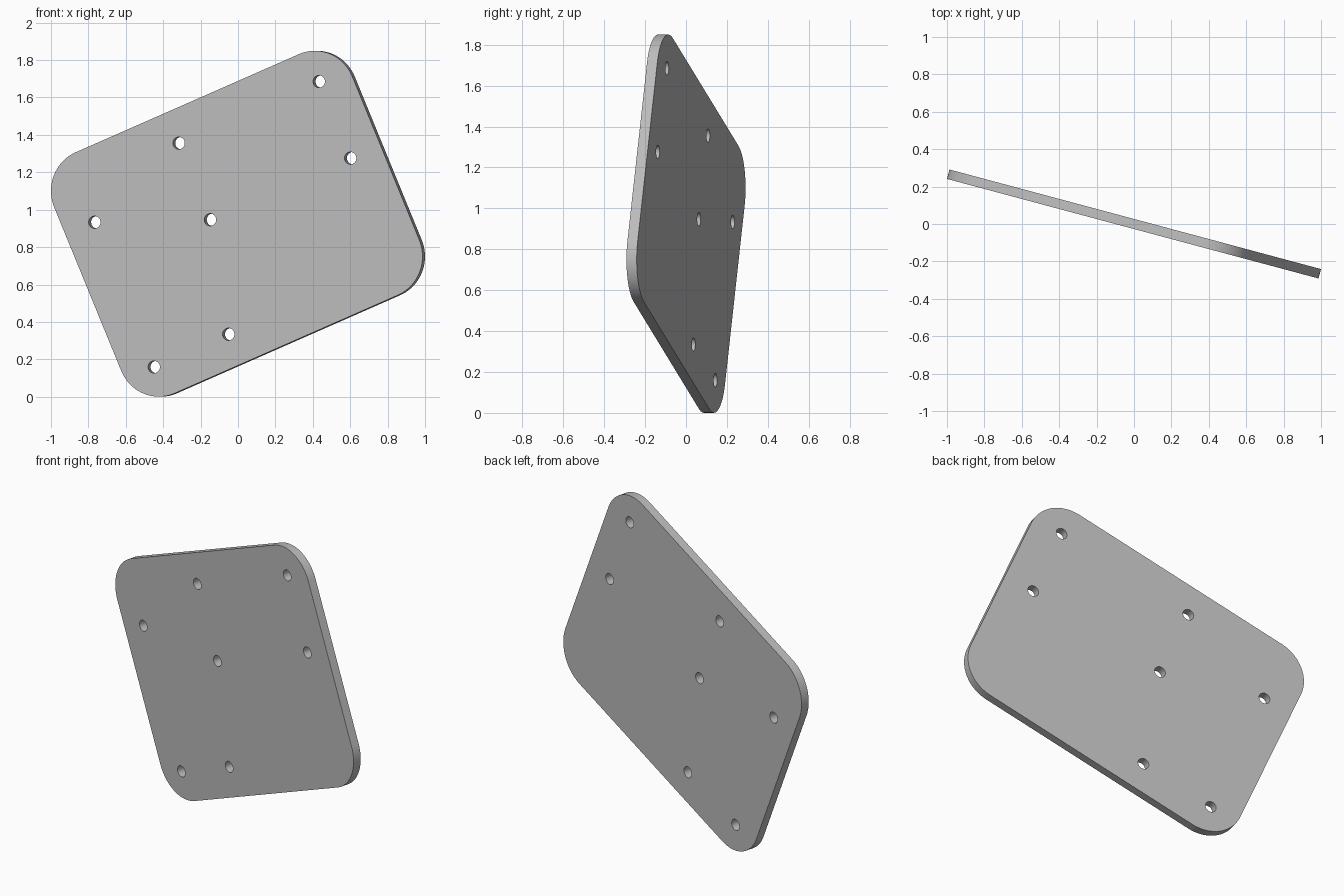
import bpy, bmesh
from math import radians, cos, sin, tau, pi
from mathutils import Matrix

if "Cube" in bpy.data.objects:
    bpy.data.objects.remove(bpy.data.objects["Cube"], do_unlink=True)

HALF_W, HALF_H, CORNER, THICK = 0.896, 0.70, 0.225, 0.052
HOLE_R = 0.033
HOLES = [(0.716, 0.522), (-0.127, 0.522), (-0.721, 0.315), (0.716, 0.077),
         (-0.127, 0.077), (-0.273, -0.526), (-0.721, -0.526)]


def rounded_rectangle(w, h, r, steps=20):
    points = []
    for i, (sx, sy) in enumerate([(1, 1), (-1, 1), (-1, -1), (1, -1)]):
        for k in range(steps + 1):
            a = (i + k / steps) * pi / 2
            points.append((sx * (w - r) + r * cos(a), sy * (h - r) + r * sin(a)))
    return points


def circle(center, r, steps=32):
    return [(center[0] + r * cos(tau * k / steps), center[1] + r * sin(tau * k / steps))
            for k in range(steps)]


def add_loop(bm, points):
    verts = [bm.verts.new((x, y, -THICK / 2)) for x, y in points]
    for i, v in enumerate(verts):
        bm.edges.new((v, verts[(i + 1) % len(verts)]))


# Plate profile with drilled holes, filled and extruded
bm = bmesh.new()
add_loop(bm, rounded_rectangle(HALF_W, HALF_H, CORNER))
for hole in HOLES:
    add_loop(bm, circle(hole, HOLE_R))
bmesh.ops.triangle_fill(bm, use_beauty=True, edges=bm.edges[:])
result = bmesh.ops.extrude_face_region(bm, geom=bm.faces[:])
top = [g for g in result["geom"] if isinstance(g, bmesh.types.BMVert)]
bmesh.ops.translate(bm, verts=top, vec=(0, 0, THICK))
bmesh.ops.recalc_face_normals(bm, faces=bm.faces[:])

# Tilt within its plane, stand upright, and turn about the vertical
bm.transform(Matrix.Translation((0, 0, 0.925))
             @ Matrix.Rotation(radians(-15), 4, "Z")
             @ Matrix.Rotation(radians(90), 4, "X")
             @ Matrix.Rotation(radians(23), 4, "Z"))
mesh = bpy.data.meshes.new("mounting_plate")
bm.to_mesh(mesh)
bm.free()
plate = bpy.data.objects.new("mounting_plate", mesh)
bpy.context.collection.objects.link(plate)

# Plain grey
grey = bpy.data.materials.new("plain_grey")
grey.use_nodes = True
colour = (0.5, 0.5, 0.5, 1)
grey.diffuse_color = colour
grey.node_tree.nodes["Principled BSDF"].inputs["Base Color"].default_value = colour
mesh.materials.append(grey)

# Smooth rounded corners and holes, sharp rims
bpy.ops.object.select_all(action="DESELECT")
plate.select_set(True)
bpy.context.view_layer.objects.active = plate
bpy.ops.object.shade_smooth_by_angle(angle=radians(30))
